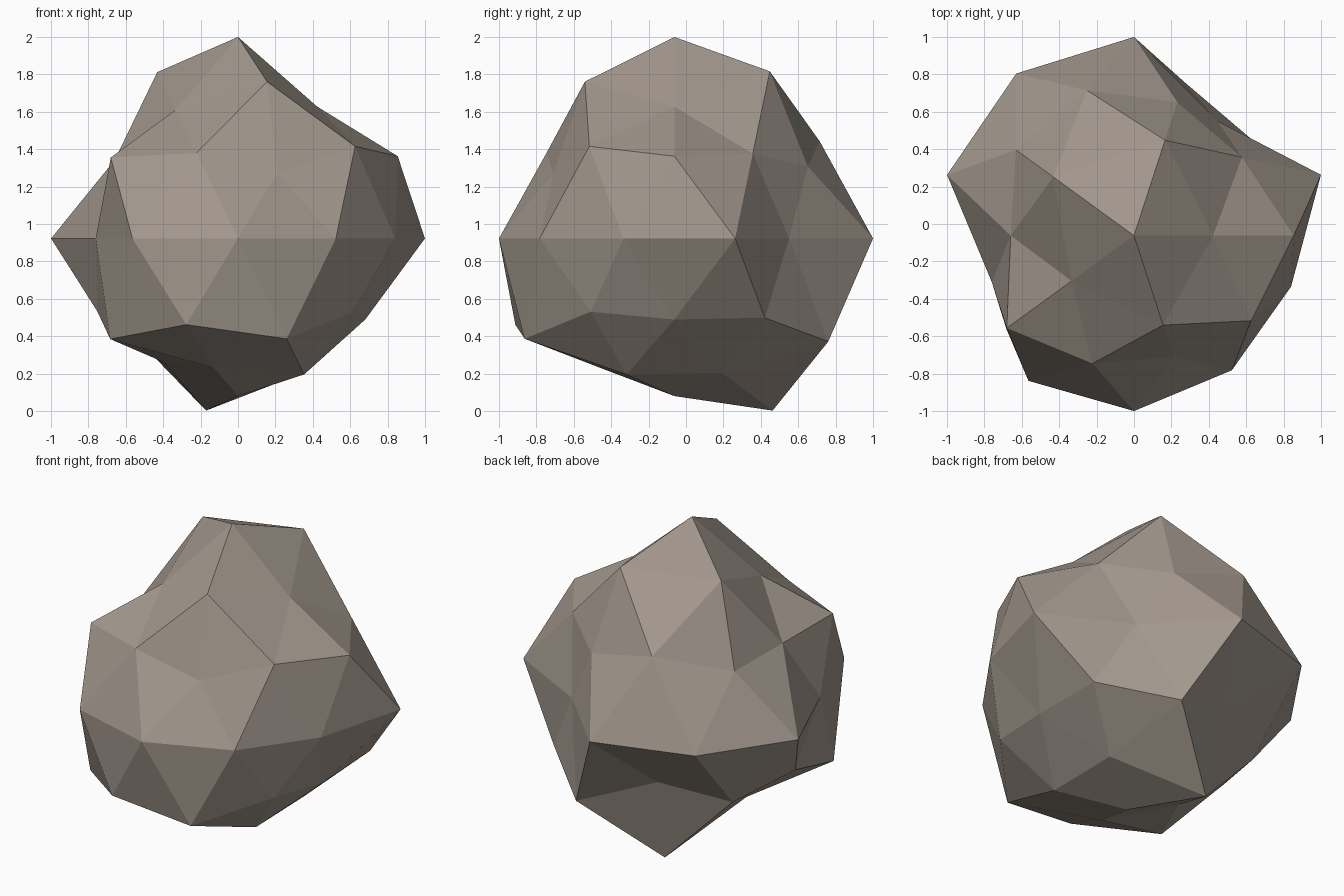
import bpy, bmesh, math

if "Cube" in bpy.data.objects:
    bpy.data.objects.remove(bpy.data.objects["Cube"])

# Rings of the icosphere: unit height, first angle, radius of each vertex
RINGS = [
    (1.0, 0, [1.046]),
    (0.8507, -144, [0.785, 0.957, 0.805, 1.02, 1.015]),
    (0.5257, -108, [0.845, 0.91, 0.838, 0.96, 0.775]),
    (0.4472, -144, [0.94, 0.76, 0.955, 0.838, 0.872]),
    (0.0, -162, [0.80, 0.96, 0.938, 0.89, 0.883, 1.051, 0.758, 1.062, 1.071, 1.051]),
    (-0.4472, -108, [1.0, 0.85, 0.92, 0.78, 0.842]),
    (-0.5257, -144, [0.993, 0.99, 0.80, 1.017, 0.875]),
    (-0.8507, -108, [0.79, 0.83, 0.82, 1.05, 0.755]),
    (-1.0, 0, [0.818]),
]
CENTRE_Y, CENTRE_Z, STRETCH_Z = -0.062, 0.9225, 1.03


def radius_for(co):
    """Look up the radius by height ring and angle around the vertical axis."""
    _, start, radii = min(RINGS, key=lambda ring: abs(ring[0] - co.z))
    n = len(radii)
    angle = math.degrees(math.atan2(co.y, co.x))
    return radii[round((angle - start) * n / 360) % n]


# Faceted boulder: icosphere with each vertex pushed in or out along its radius
bm = bmesh.new()
bmesh.ops.create_icosphere(bm, subdivisions=2, radius=1)
for v in bm.verts:
    p = v.co.normalized() * radius_for(v.co.normalized())
    v.co = (p.x, p.y + CENTRE_Y, p.z * STRETCH_Z + CENTRE_Z)
for f in bm.faces:
    f.smooth = False
bmesh.ops.recalc_face_normals(bm, faces=bm.faces)

mesh = bpy.data.meshes.new("boulder")
bm.to_mesh(mesh)
bm.free()

stone = bpy.data.materials.new("taupe stone")
stone.diffuse_color = (0.36, 0.31, 0.265, 1)
stone.use_nodes = True
stone.node_tree.nodes["Principled BSDF"].inputs["Base Color"].default_value = stone.diffuse_color
mesh.materials.append(stone)

boulder = bpy.data.objects.new("boulder", mesh)
bpy.context.collection.objects.link(boulder)
